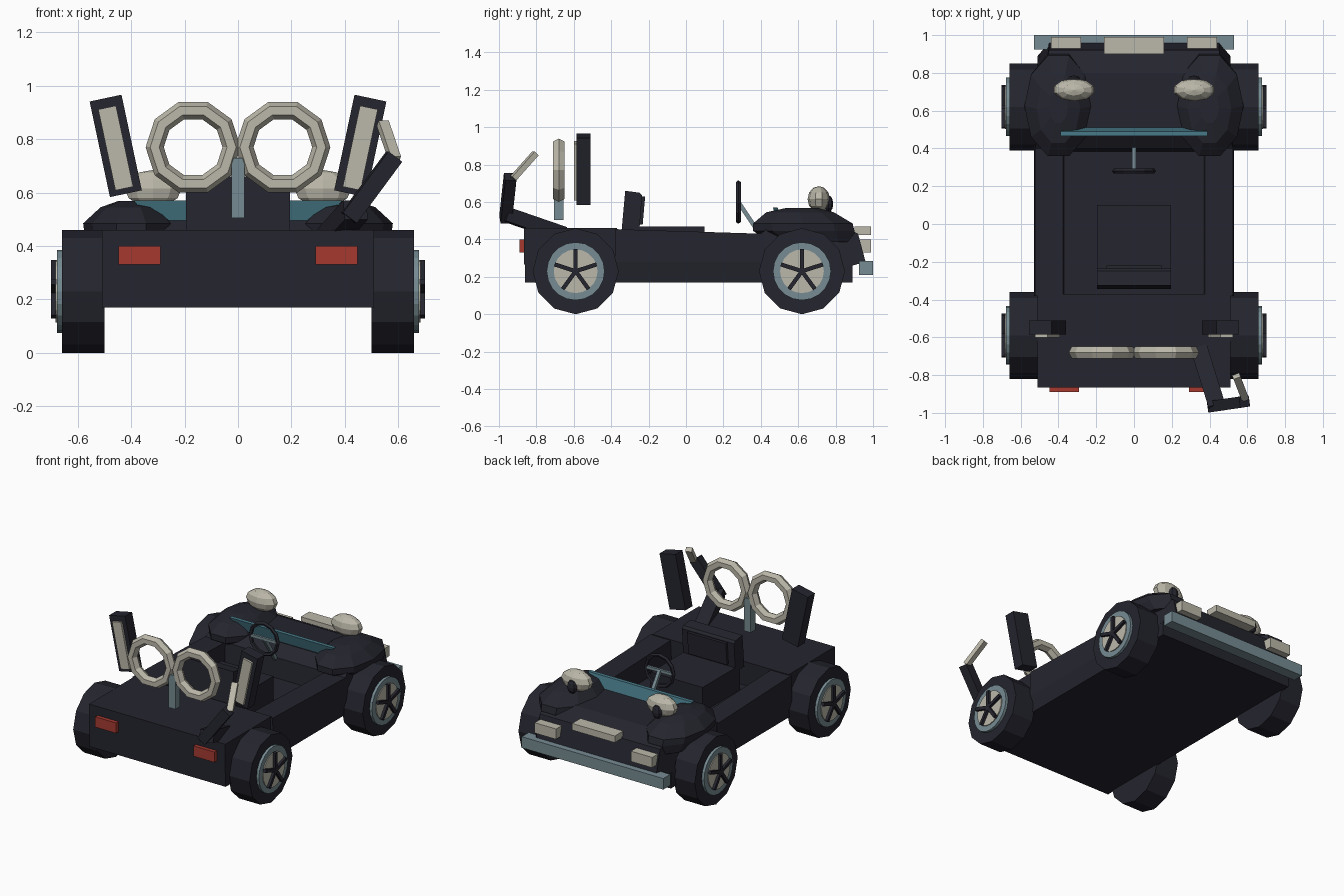
import bpy, bmesh, math
from mathutils import Vector, Matrix

if "Cube" in bpy.data.objects:
    bpy.data.objects.remove(bpy.data.objects["Cube"])


def mat(name, rgb):
    m = bpy.data.materials.new(name)
    m.diffuse_color = (*rgb, 1)
    m.use_nodes = True
    m.node_tree.nodes["Principled BSDF"].inputs["Base Color"].default_value = m.diffuse_color
    return m


NAVY = mat("dark navy", (0.018, 0.018, 0.028))
CREAM = mat("cream", (0.50, 0.48, 0.40))
STEEL = mat("steel blue", (0.18, 0.26, 0.29))
TEAL = mat("teal glass", (0.065, 0.195, 0.25))
RED = mat("tail red", (0.38, 0.042, 0.03))


def add(name, bm, m):
    bmesh.ops.recalc_face_normals(bm, faces=bm.faces)
    me = bpy.data.meshes.new(name)
    bm.to_mesh(me)
    bm.free()
    me.materials.append(m)
    ob = bpy.data.objects.new(name, me)
    bpy.context.collection.objects.link(ob)
    return ob


def loft(name, rings, m):
    """Skin a list of equal-length closed rings and cap both ends."""
    bm = bmesh.new()
    vs = [[bm.verts.new(p) for p in r] for r in rings]
    n = len(vs[0])
    for a, b in zip(vs, vs[1:]):
        for i in range(n):
            j = (i + 1) % n
            bm.faces.new((a[i], a[j], b[j], b[i]))
    bm.faces.new(vs[0])
    bm.faces.new(vs[-1])
    return add(name, bm, m)


def box(name, x, y, z, m, rot=None):
    """Box from (min, max) ranges, optionally turned about its centre."""
    c = Vector([(r[0] + r[1]) / 2 for r in (x, y, z)])
    s = [r[1] - r[0] for r in (x, y, z)]
    bm = bmesh.new()
    M = Matrix.Translation(c) @ (rot or Matrix()) @ Matrix.Diagonal((*s, 1))
    bmesh.ops.create_cube(bm, size=1, matrix=M)
    return add(name, bm, m)


def beam(name, a, b, w, h, m):
    """Rectangular bar between two points."""
    a, b = Vector(a), Vector(b)
    d = (b - a).normalized()
    u = d.cross(Vector((0, 0, 1))).normalized() * w / 2
    v = d.cross(u).normalized() * h / 2
    return loft(name, [[p + u + v, p - u + v, p - u - v, p + u - v] for p in (a, b)], m)


def disc(name, x0, x1, y, z, r, n, m):
    """Wheel-like prism along x with a vertex at the bottom."""
    ang = [2 * math.pi * i / n - math.pi / 2 for i in range(n)]
    return loft(name, [[(x, y + r * math.cos(t), z + r * math.sin(t)) for t in ang]
                       for x in (x0, x1)], m)


def ring(name, c, R, rr, ry, n, k, m, offset=0.0):
    """Low-poly torus facing y."""
    bm = bmesh.new()
    vs = []
    for i in range(n):
        t = 2 * math.pi * i / n + offset
        row = []
        for j in range(k):
            p = 2 * math.pi * j / k
            q = R + rr * math.cos(p)
            row.append(bm.verts.new((c[0] + q * math.cos(t), c[1] + ry * math.sin(p),
                                     c[2] + q * math.sin(t))))
        vs.append(row)
    for i in range(n):
        for j in range(k):
            a, b = vs[i], vs[(i + 1) % n]
            bm.faces.new((a[j], a[(j + 1) % k], b[(j + 1) % k], b[j]))
    return add(name, bm, m)


def ball(name, c, s, m, seg=10, rings=6):
    bm = bmesh.new()
    M = Matrix.Translation(c) @ Matrix.Diagonal((*s, 1))
    bmesh.ops.create_uvsphere(bm, u_segments=seg, v_segments=rings, radius=1, matrix=M)
    return add(name, bm, m)


# Body: chassis, cabin walls, rear deck
box("chassis", (-.51, .51), (-.86, .89), (.17, .27), NAVY)
box("cabin_floor", (-.40, .40), (-.40, .42), (.26, .30), NAVY)
box("rear_deck", (-.51, .51), (-.865, -.37), (.265, .46), NAVY)
for s in (-1, 1):
    loft("cabin_wall", [[(s * .51, y, .17), (s * .53, y, .28), (s * .525, y, top),
                         (s * .375, y, top), (s * .365, y, .27)]
                        for y, top in ((-.38, .455), (.42, .43))], NAVY)

# Hood: side profile narrowing towards the nose
prof = [(.38, .27, .525), (.40, .43, .525), (.48, .495, .50), (.80, .49, .47),
        (.92, .43, .45), (.96, .28, .45), (.89, .26, .51)]
loft("hood", [[(s * x, y, z) for y, z, x in prof] for s in (-1, 1)], NAVY)

# Front fenders: (z, half width, half length, centre y)
for s in (-1, 1):
    levels = [(.385, .14, .23, .68), (.445, .175, .285, .63), (.485, .18, .28, .625),
              (.545, .115, .19, .61), (.568, .05, .09, .62)]
    loft("front_fender", [[(s * .40 + a * math.cos(math.pi * i / 5),
                            cy + b * math.sin(math.pi * i / 5), z) for i in range(10)]
                          for z, a, b, cy in levels], NAVY)

# Wheels with rim, hub plate and five spokes
for s in (-1, 1):
    for y in (-.59, .62):
        disc("tire", s * .50, s * .66, y, .23, .23, 12, NAVY)
        disc("rim", s * .65, s * .678, y, .23, .155, 20, STEEL)
        disc("hub_plate", s * .67, s * .684, y, .23, .117, 20, CREAM)
        for i in range(5):
            t = math.pi / 2 + 2 * math.pi * i / 5
            d = Vector((0, math.cos(t), math.sin(t)))
            c = Vector((s * .69, y, .23))
            beam("spoke", c, c + d * .118, .022, .022, NAVY)\
                if abs(d.z) < .99 else box("spoke", (s * .69 - .011, s * .69 + .011),
                                           (y - .011, y + .011), (.23, .348), NAVY)

# Seat
box("seat_base", (-.195, .195), (-.30, .10), (.28, .468), NAVY)
loft("seat_back", [[(x, -.345, .44), (x, -.25, .44), (x, -.235, .635),
                    (x, -.25, .65), (x, -.325, .66)] for x in (-.195, .195)], NAVY)
box("seat_cushion", (-.145, .145), (-.25, -.225), (.48, .63), NAVY,
    Matrix.Rotation(math.radians(-5), 4, 'X'))

# Steering wheel and column
ring("steering_wheel", (0, .28, .60), .103, .013, .014, 12, 5, NAVY)
beam("steering_column", (0, .28, .60), (0, .40, .42), .022, .022, STEEL)
box("steering_bar", (-.10, .10), (.272, .288), (.59, .61), STEEL)

# Windshield
loft("windshield", [[(-w, y, z), (w, y, z), (w, y + .025, z), (-w, y + .025, z)]
                    for w, y, z in ((.32, .49, .48), (.39, .465, .57))], TEAL)

# Headlights, grille lamps, bumper, tail lights
for s in (-1, 1):
    ball("headlight", (s * .318, .71, .615), (.112, .06, .07), CREAM)
    ball("headlight_pupil", (s * .318, .762, .59), (.036, .025, .046), NAVY, 8, 6)
    lo, hi = sorted((s * .28, s * .44))
    box("front_lamp", (lo, hi), (.93, .99), (.33, .40), CREAM)
    lo, hi = sorted((s * .29, s * .447))
    box("tail_light", (lo, hi), (-.89, -.86), (.33, .40), RED)
box("grille_lamp", (-.16, .16), (.90, .99), (.425, .47), CREAM)
box("bumper", (-.53, .53), (.925, 1.0), (.21, .285), STEEL)

# Twin rings on a post
for s in (-1, 1):
    ring("rear_ring", (s * .168, -.68, .77), .144, .034, .036, 10, 6, CREAM, 0)
box("ring_post", (-.025, .025), (-.705, -.655), (.505, .73), STEEL)

# Leaning rear panels with pale plates
for s in (-1, 1):
    R = Matrix.Rotation(math.radians(s * 12), 4, 'Y')
    cx = s * .458
    box("rear_panel", (cx - .061, cx + .061), (-.585, -.51), (.592, .958), NAVY, R)
    box("panel_plate", (cx - .034, cx + .034), (-.60, -.58), (.612, .922), CREAM, R)

# Bent arm with a pale tip at the rear corner
beam("arm_lower", (.345, -.66, .43), (.44, -.965, .535), .09, .075, NAVY)
beam("arm_upper", (.415, -.965, .505), (.585, -.94, .735), .06, .065, NAVY)
beam("arm_tip", (.588, -.925, .725), (.542, -.805, .86), .04, .03, CREAM)
